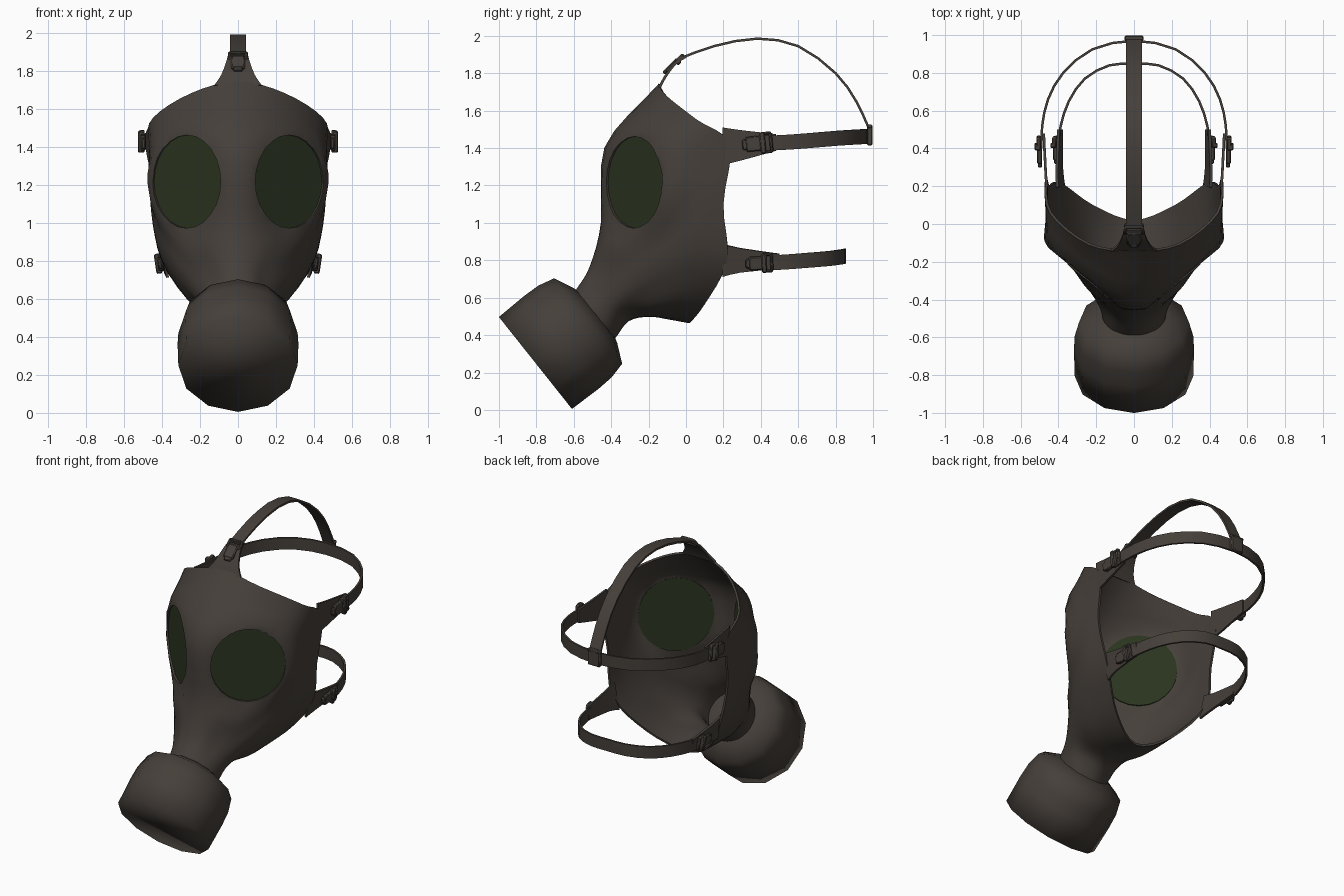
import bpy, bmesh, math
from mathutils import Vector as V, Matrix

if "Cube" in bpy.data.objects:
    bpy.data.objects.remove(bpy.data.objects["Cube"])


def material(name, rgb):
    m = bpy.data.materials.new(name)
    m.diffuse_color = (*rgb, 1)
    m.use_nodes = True
    m.node_tree.nodes["Principled BSDF"].inputs["Base Color"].default_value = m.diffuse_color
    return m


RUBBER = material("dark brown rubber", (0.060, 0.050, 0.042))
GLASS = material("dark green glass", (0.024, 0.035, 0.014))


def make(name, bm, mat=RUBBER):
    bmesh.ops.recalc_face_normals(bm, faces=bm.faces)
    me = bpy.data.meshes.new(name)
    bm.to_mesh(me)
    bm.free()
    me.materials.append(mat)
    ob = bpy.data.objects.new(name, me)
    bpy.context.collection.objects.link(ob)
    return ob


def spline(pts, n, ghosts=None):
    """Catmull-Rom curve through pts, n steps per span."""
    g0, g1 = ghosts or (2 * pts[0] - pts[1], 2 * pts[-1] - pts[-2])
    p = [g0, *pts, g1]
    out = []
    for i in range(1, len(p) - 2):
        a, b, c, d = p[i - 1:i + 3]
        for k in range(n):
            t = k / n
            out.append(0.5 * (2 * b + (c - a) * t + (2 * a - 5 * b + 4 * c - d) * t * t
                              + (3 * b - a - 3 * c + d) * t ** 3))
    return out + [pts[-1].copy()]


def flip(p):
    return V((-p.x, p.y, p.z))


def grid(bm, rows, close=False):
    vs = [[bm.verts.new(p) for p in r] for r in rows]
    for r, q in zip(vs, vs[1:]):
        n = len(r)
        for j in range(n if close else n - 1):
            bm.faces.new((r[j], r[(j + 1) % n], q[(j + 1) % n], q[j]))
    return vs


def ribbon(name, pts, halves, wide, thick=0.014, steps=2):
    """Flat band along pts; halves = half width at each point."""
    # carry the width through the same curve as the path
    path = spline([V(p) for p in pts], steps)
    hw = [v.x for v in spline([V((h, 0, 0)) for h in halves], steps)]
    wide = V(wide).normalized()
    rows = []
    for i, p in enumerate(path):
        tan = path[min(i + 1, len(path) - 1)] - path[max(i - 1, 0)]
        n = tan.cross(wide).normalized() * thick / 2
        w = wide * hw[i]
        rows.append([p + w + n, p - w + n, p - w - n, p + w - n])
    bm = bmesh.new()
    vs = grid(bm, rows, True)
    bm.faces.new(vs[0])
    bm.faces.new(vs[-1])
    return make(name, bm)


def boxes(name, centre, along, wide, parts):
    """Bevelled boxes in a local frame: along, wide, outward."""
    a, w = V(along).normalized(), V(wide).normalized()
    o = a.cross(w).normalized()
    w = o.cross(a)
    frame = Matrix((a, w, o)).transposed().to_4x4()
    bm = bmesh.new()
    for pos, size in parts:
        m = Matrix.Translation(V(centre)) @ frame @ Matrix.Translation(V(pos)) @ Matrix.Diagonal((*size, 1))
        bmesh.ops.create_cube(bm, size=1, matrix=m)
    bmesh.ops.bevel(bm, geom=bm.edges[:], offset=0.006, segments=1, affect='EDGES')
    return make(name, bm)


def buckle(name, centre, along, wide, k=1.0):
    parts = [((-0.015, 0, 0), (0.10, 0.08, 0.026)),       # plate
             ((-0.07, 0, -0.002), (0.03, 0.055, 0.022)),  # rounded tongue
             ((0.025, 0, 0.010), (0.03, 0.115, 0.034)),   # cross bar
             ((0.07, 0, 0.004), (0.018, 0.105, 0.024)),   # end bar
             ((0.045, 0.05, 0.004), (0.06, 0.016, 0.024)),
             ((0.045, -0.05, 0.004), (0.06, 0.016, 0.024))]
    return boxes(name, centre, along, wide,
                 [(V(p) * k, V(s) * k) for p, s in parts])


# Shared frames: canister axis and eye plane
AXIS = V((0, 0.78, 0.62)).normalized()
UP = V((0, -0.62, 0.78)).normalized()
X = V((1, 0, 0))
EYE = V((0.26, -0.265, 1.217))
EYE_N = V((0.64, -0.77, 0)).normalized()


def flatten_eye(p):
    """Pull the shell onto the flat plane around the lens, keeping the nose bridge back."""
    d = p - EYE
    s = d.dot(EYE_N)
    t = min(1, max(0, (0.345 - (d - s * EYE_N).length) / 0.10))
    q = p + EYE_N * (0.010 - s) * t * t * (3 - 2 * t)
    if q.z > 0.93:
        q.y = max(q.y, -0.448)
    return q


# Face shell: profile lines running from the neck to the rim
lines = [
    (0, [(0, -0.510, 0.76), (0, -0.448, 1.00), (0, -0.43, 1.40), (0, -0.14, 1.74)]),
    (25, [(0.08, -0.485, 0.765), (0.16, -0.395, 1.0), (0.25, -0.285, 1.42), (0.24, -0.105, 1.68)]),
    (50, [(0.14, -0.445, 0.72), (0.28, -0.30, 0.95), (0.415, -0.13, 1.36), (0.442, 0.06, 1.55)]),
    (75, [(0.18, -0.42, 0.67), (0.335, -0.20, 0.88), (0.447, -0.02, 1.20), (0.465, 0.235, 1.42)]),
    (100, [(0.20, -0.39, 0.62), (0.35, -0.15, 0.80), (0.432, 0.04, 0.95), (0.45, 0.20, 1.10)]),
    (125, [(0.19, -0.355, 0.57), (0.31, -0.14, 0.69), (0.37, 0.04, 0.76), (0.395, 0.22, 0.80)]),
    (150, [(0.12, -0.32, 0.52), (0.20, -0.17, 0.55), (0.225, -0.03, 0.57), (0.22, 0.10, 0.57)]),
    (180, [(0, -0.31, 0.48), (0, -0.20, 0.505), (0, -0.09, 0.49), (0, 0.02, 0.47)]),
]
curves = []
for deg, pts in lines:
    a = math.radians(deg)
    neck = V((0, -0.485, 0.51)) + 0.16 * (UP * math.cos(a) + X * math.sin(a))
    curves.append(spline([neck] + [V(p) for p in pts], 4))
rows = []
for ring in zip(*curves):
    r = [flatten_eye(p) for p in spline(list(ring), 4, (flip(ring[1]), flip(ring[-2])))]
    r[0].x = r[-1].x = 0
    rows.append(r)
bm = bmesh.new()
grid(bm, rows)
shell = make("face_shell", bm)
mir = shell.modifiers.new("mirror", 'MIRROR')
mir.merge_threshold = 0.001
sol = shell.modifiers.new("thickness", 'SOLIDIFY')
sol.thickness = 0.014
sol.offset = 0

# Eye holes and lenses (slightly taller than wide)
cutters = []
for side, s in (("left", -1), ("right", 1)):
    c, n = V((s * EYE.x, EYE.y, EYE.z)), V((s * EYE_N.x, EYE_N.y, 0))
    frame = Matrix((n.cross(V((0, 0, 1))), V((0, 0, 1)), -n)).transposed().to_4x4()
    m = Matrix.Translation(c) @ frame @ Matrix.Diagonal((0.95, 1, 1, 1))
    for name, rad, depth in (("lens_" + side, 0.25, 0.008), ("cutter_" + side, 0.245, 0.2)):
        bm = bmesh.new()
        bmesh.ops.create_cone(bm, cap_ends=True, segments=24, radius1=rad, radius2=rad,
                              depth=depth, matrix=m)
        ob = make(name, bm, GLASS if depth < 0.1 else RUBBER)
    ob.hide_render = True
    cutters.append(ob)
    cut = shell.modifiers.new("eye_hole", 'BOOLEAN')
    cut.operation, cut.solver, cut.object = 'DIFFERENCE', 'EXACT', ob
bpy.context.view_layer.objects.active = shell
shell.select_set(True)
bpy.ops.object.convert(target='MESH')
for ob in cutters:
    bpy.data.objects.remove(ob)

# Filter canister: twelve-sided lathe on the tilted axis
base = V((0, -0.805, 0.251))
bm = bmesh.new()
vs = grid(bm, [[base + AXIS * h + r * (UP * math.cos(k * math.pi / 6) + X * math.sin(k * math.pi / 6))
                for k in range(12)]
               for r, h in ((0.314, 0), (0.318, 0.18), (0.314, 0.27), (0.292, 0.36),
                            (0.19, 0.408), (0.15, 0.42))], True)
bm.faces.new(vs[0])
bm.faces.new(vs[-1])
canister = make("filter_canister", bm)

# Forehead tab, buckle and strap over the head
ribbon("forehead_tab", [(0, -0.142, 1.722), (0, -0.115, 1.775), (0, -0.06, 1.85), (0, 0.0, 1.89)],
       [0.125, 0.088, 0.06, 0.05], X)
buckle("forehead_buckle", (0, -0.065, 1.852), (0, 0.13, 0.13), X, 0.9)
ribbon("top_strap", [(0, -0.03, 1.88), (0, 0.15, 1.945), (0, 0.38, 1.985), (0, 0.6, 1.945),
                     (0, 0.8, 1.80), (0, 0.91, 1.65), (0, 0.98, 1.50)], [0.042] * 7, X, 0.013)
boxes("strap_loop", (0, 0.983, 1.465), (0, 0, 1), X,
      [((0, 0, 0), (0.10, 0.09, 0.03)), ((0.05, 0, 0), (0.02, 0.10, 0.03))])

# Side tabs and buckles
for side, s in (("left", -1), ("right", 1)):
    ribbon("upper_tab_" + side, [(s * 0.463, 0.195, 1.41), (s * 0.469, 0.30, 1.415), (s * 0.478, 0.48, 1.43)],
           [0.10, 0.08, 0.045], (0, 0, 1))
    buckle("upper_buckle_" + side, (s * 0.50, 0.385, 1.425), (0, 1, 0.1), (0, 0, s))
    ribbon("lower_tab_" + side, [(s * 0.388, 0.195, 0.80), (s * 0.395, 0.29, 0.80), (s * 0.392, 0.50, 0.795)],
           [0.09, 0.066, 0.04], (s * 0.2, 0, 0.97))
    buckle("lower_buckle_" + side, (s * 0.412, 0.395, 0.785), (0, 1, 0.05), (0.15, 0, s), 0.9)

# Straps round the back of the head
for name, half in (
        ("upper_strap", [(0.490, 0.40, 1.425), (0.486, 0.52, 1.43), (0.455, 0.66, 1.44),
                         (0.375, 0.80, 1.452), (0.22, 0.925, 1.46), (0, 0.97, 1.462)]),
        ("lower_strap", [(0.405, 0.40, 0.785), (0.388, 0.52, 0.79), (0.345, 0.65, 0.80),
                         (0.26, 0.77, 0.81), (0.13, 0.84, 0.82), (0, 0.848, 0.822)])):
    pts = half + [(-x, y, z) for x, y, z in half[-2::-1]]
    ribbon(name, pts, [0.04] * len(pts), (0, 0, 1), 0.013)

# Smooth shading with crisp edges; the canister is fully smooth
bpy.ops.object.select_all(action='SELECT')
bpy.context.view_layer.objects.active = shell
canister.select_set(False)
bpy.ops.object.shade_smooth_by_angle(angle=math.radians(38))
canister.data.shade_smooth()
